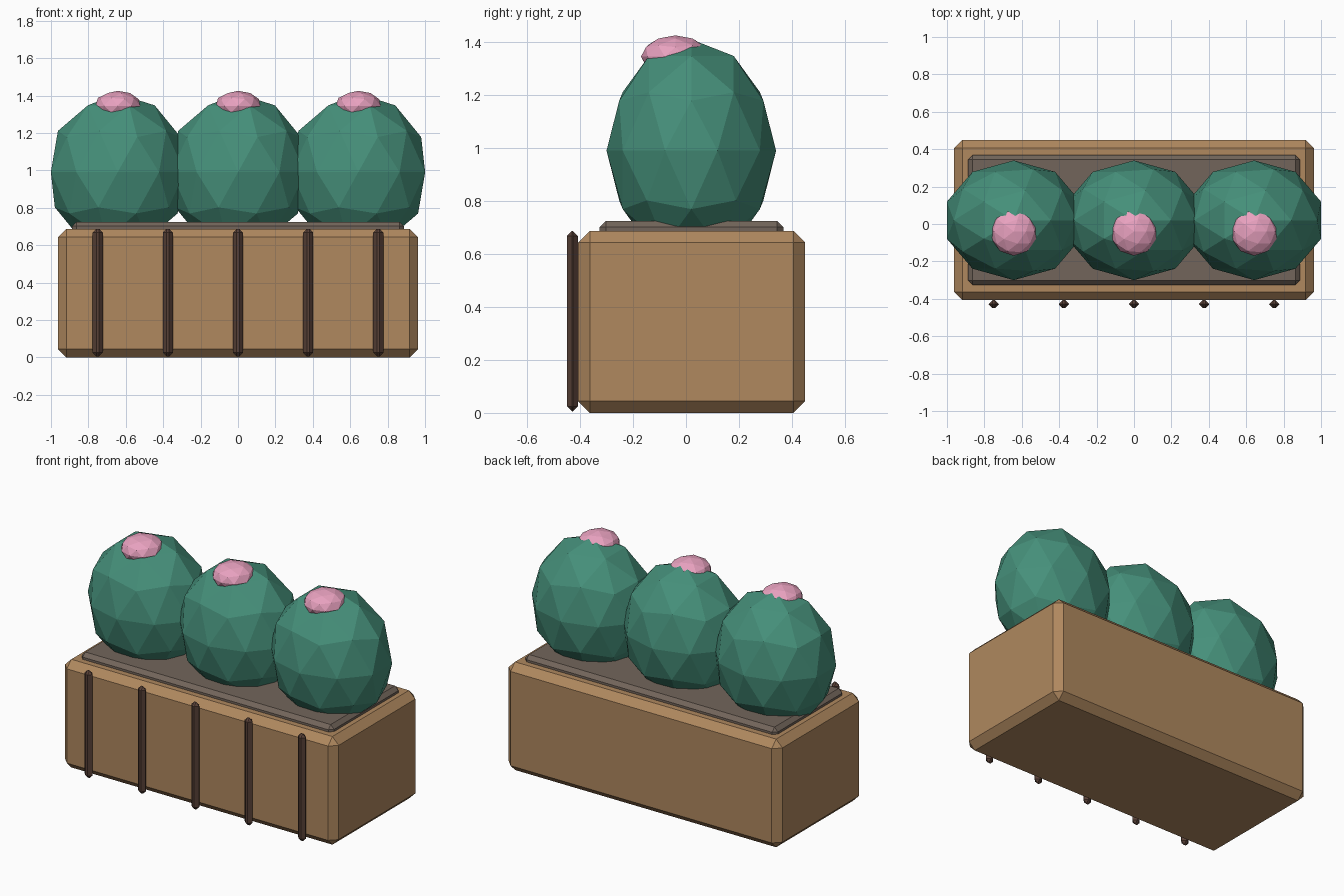
import bpy, bmesh
from mathutils import Vector

if "Cube" in bpy.data.objects:
    bpy.data.objects.remove(bpy.data.objects["Cube"])


def material(name, hex_rgb):
    # sRGB hex to linear diffuse colour
    lin = [(int(hex_rgb[i:i + 2], 16) / 255) ** 2.2 for i in (0, 2, 4)]
    mat = bpy.data.materials.new(name)
    mat.diffuse_color = (*lin, 1)
    mat.use_nodes = True
    mat.node_tree.nodes["Principled BSDF"].inputs["Base Color"].default_value = mat.diffuse_color
    return mat


def finish(bm, name, mat):
    mesh = bpy.data.meshes.new(name)
    bm.to_mesh(mesh)
    bm.free()
    mesh.materials.append(mat)
    obj = bpy.data.objects.new(name, mesh)
    bpy.context.collection.objects.link(obj)
    return obj


def chamfered_box(name, low, high, chamfer, mat):
    low, high = Vector(low), Vector(high)
    bm = bmesh.new()
    bmesh.ops.create_cube(bm, size=1)
    bmesh.ops.scale(bm, vec=high - low, verts=bm.verts)
    bmesh.ops.bevel(bm, geom=bm.edges[:], offset=chamfer, segments=1,
                    affect='EDGES', clamp_overlap=True)
    obj = finish(bm, name, mat)
    obj.location = (low + high) / 2
    return obj


def faceted_ball(name, centre, radii, mat):
    bm = bmesh.new()
    bmesh.ops.create_icosphere(bm, subdivisions=2, radius=1)
    bmesh.ops.scale(bm, vec=radii, verts=bm.verts)
    obj = finish(bm, name, mat)
    obj.location = centre
    return obj


wood = material("wood", "AE875F")
dark_wood = material("dark_wood", "59433A")
earth = material("earth", "72655B")
green = material("green", "478E79")
pink = material("pink", "E8A0BE")

# Planter box and soil
chamfered_box("planter_box", (-0.962, -0.407, 0), (0.962, 0.45, 0.687), 0.044, wood)
chamfered_box("soil", (-0.887, -0.326, 0.625), (0.887, 0.368, 0.725), 0.024, earth)

# Slats along the front
for i in range(5):
    x = -0.75 + i * 0.375
    chamfered_box(f"front_slat_{i + 1}", (x - 0.027, -0.45, 0.005),
                  (x + 0.027, -0.407, 0.687), 0.02, dark_wood)

# Cacti with a blossom on each
for i, x in enumerate((-0.643, 0, 0.643)):
    faceted_ball(f"cactus_{i + 1}", (x, 0.02, 0.99), (0.376, 0.32, 0.42), green)
    faceted_ball(f"blossom_{i + 1}", (x, -0.04, 1.345), (0.125, 0.13, 0.08), pink)
